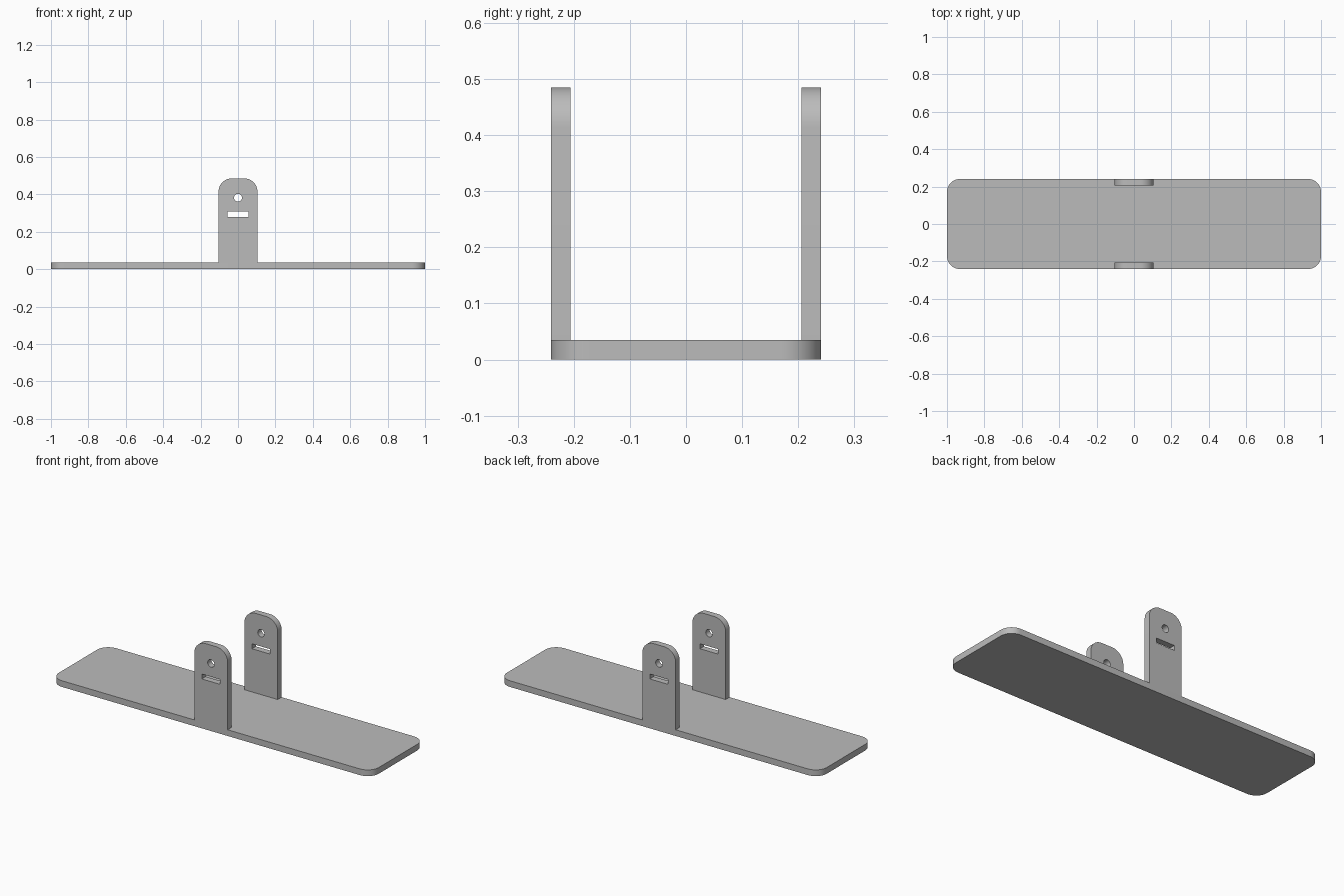
import bpy, bmesh
from math import sin, cos, pi, radians
from mathutils import Matrix

cube = bpy.data.objects.get("Cube")
if cube:
    bpy.data.objects.remove(cube, do_unlink=True)

THICK = 0.035      # thickness of plate and tabs
HALF_DEPTH = 0.241
RADIUS = 0.07

grey = bpy.data.materials.new("plain_grey")
grey.use_nodes = True
grey.diffuse_color = (0.5, 0.5, 0.5, 1)
grey.node_tree.nodes["Principled BSDF"].inputs["Base Color"].default_value = (0.5, 0.5, 0.5, 1)


def arc(cx, cy, r, start, end, steps):
    angles = [radians(start + (end - start) * i / steps) for i in range(steps + 1)]
    return [(cx + r * cos(a), cy + r * sin(a)) for a in angles]


def rect(x, y0, y1):
    return [(-x, y0), (x, y0), (x, y1), (-x, y1)]


def flat_part(name, outlines, matrix):
    """Extrude closed outlines; inner ones become holes."""
    curve = bpy.data.curves.new(name, "CURVE")
    curve.dimensions = "2D"
    curve.fill_mode = "BOTH"
    curve.extrude = THICK / 2
    for points in outlines:
        spline = curve.splines.new("POLY")
        spline.points.add(len(points) - 1)
        spline.use_cyclic_u = True
        for p, (x, y) in zip(spline.points, points):
            p.co = (x, y, 0, 1)
    temp = bpy.data.objects.new(name + "_outline", curve)
    bpy.context.collection.objects.link(temp)
    bpy.context.view_layer.update()
    graph = bpy.context.evaluated_depsgraph_get()
    mesh = bpy.data.meshes.new_from_object(temp.evaluated_get(graph))
    bpy.data.objects.remove(temp, do_unlink=True)
    bpy.data.curves.remove(curve)

    # Weld the caps to the walls
    bm = bmesh.new()
    bm.from_mesh(mesh)
    bmesh.ops.remove_doubles(bm, verts=bm.verts, dist=0.0001)
    bmesh.ops.dissolve_limit(bm, angle_limit=0.001, verts=bm.verts, edges=bm.edges)
    bm.transform(matrix)
    bmesh.ops.recalc_face_normals(bm, faces=bm.faces)
    bm.to_mesh(mesh)
    bm.free()
    mesh.materials.clear()
    mesh.materials.append(grey)
    obj = bpy.data.objects.new(name, mesh)
    bpy.context.collection.objects.link(obj)
    bpy.ops.object.select_all(action="DESELECT")
    obj.select_set(True)
    bpy.context.view_layer.objects.active = obj
    bpy.ops.object.shade_smooth_by_angle(angle=radians(30))
    return obj


# Base plate with rounded corners
cx, cy = 1 - RADIUS, HALF_DEPTH - RADIUS
plate = []
for i, (sx, sy) in enumerate([(1, 1), (-1, 1), (-1, -1), (1, -1)]):
    plate += arc(sx * cx, sy * cy, RADIUS, 90 * i, 90 * i + 90, 12)
flat_part("base_plate", [plate], Matrix.Translation((0, 0, THICK / 2)))

# Upright tabs with a round hole and a slot
half, top = 0.104, 0.485
tab = [(-half, THICK), (half, THICK)]
tab += arc(half - RADIUS, top - RADIUS, RADIUS, 0, 90, 12)
tab += arc(RADIUS - half, top - RADIUS, RADIUS, 90, 180, 12)
hole = arc(0, 0.382, 0.021, 0, 360, 32)[:-1]
slot = rect(0.057, 0.279, 0.307)
for name, side in (("front_tab", -1), ("back_tab", 1)):
    place = Matrix.Translation((0, side * (HALF_DEPTH - THICK / 2), 0))
    flat_part(name, [tab, hole, slot], place @ Matrix.Rotation(pi / 2, 4, "X"))
